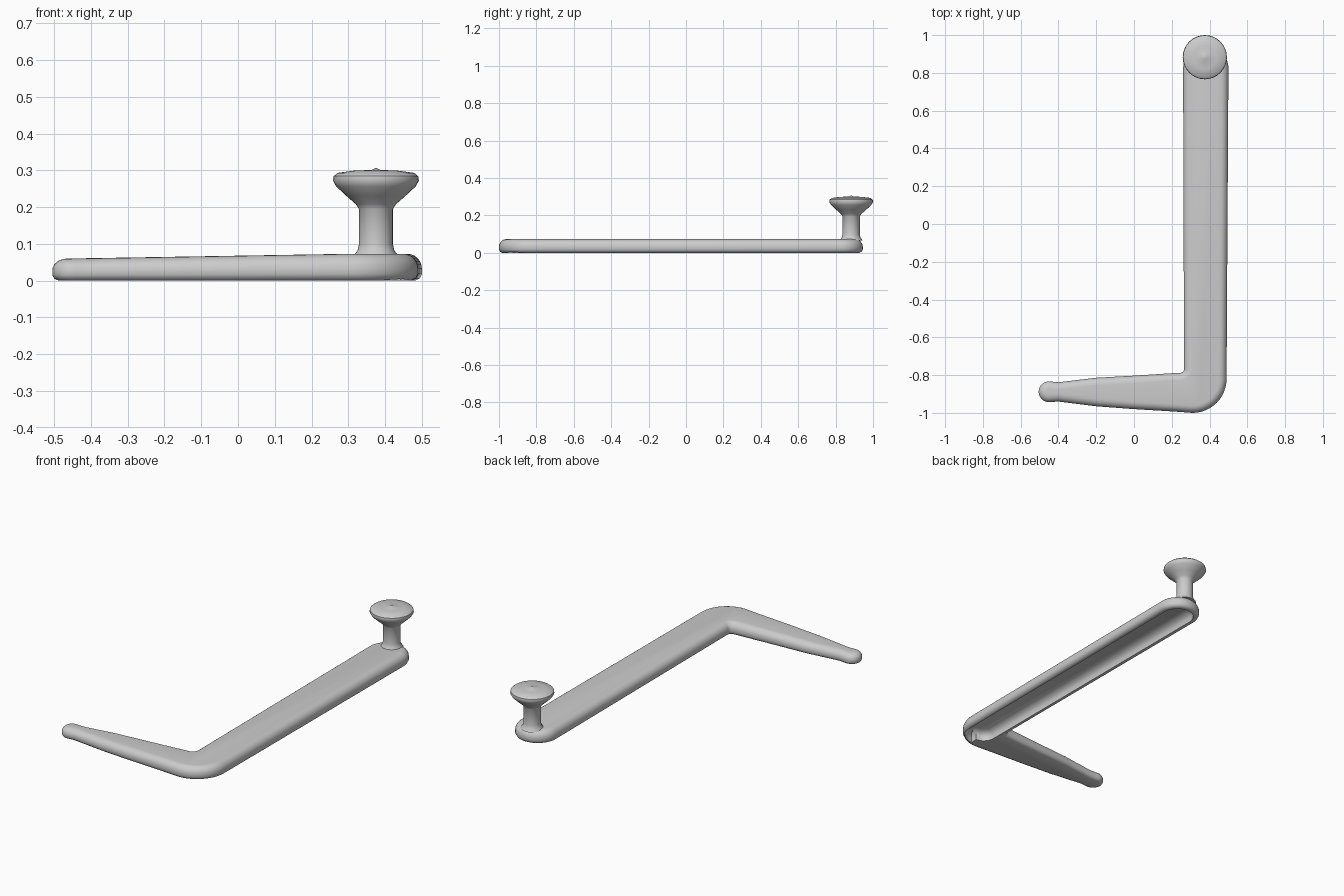
import bpy, bmesh, math
from mathutils import Vector

cube = bpy.data.objects.get("Cube")
if cube:
    bpy.data.objects.remove(cube, do_unlink=True)

grey = bpy.data.materials.new("light grey")
grey.use_nodes = True
colour = (0.6, 0.6, 0.6, 1)
grey.diffuse_color = colour
grey.node_tree.nodes["Principled BSDF"].inputs["Base Color"].default_value = colour


def arc(cx, cy, r, start, end, steps):
    """Points on a circular arc, angles in degrees."""
    angles = [math.radians(start + (end - start) * i / steps) for i in range(steps + 1)]
    return [Vector((cx + r * math.cos(a), cy + r * math.sin(a))) for a in angles]


def inset(points, d):
    """Move a counter-clockwise outline inwards by d."""
    result = []
    for i, p in enumerate(points):
        a = (p - points[i - 1]).normalized()
        b = (points[(i + 1) % len(points)] - p).normalized()
        n = Vector((-a.y - b.y, a.x + b.x)).normalized()
        result.append(p + n * d)
    return result


def loft(name, outline, levels, height):
    """Stack inset copies of an outline; levels are (inset, height fraction)."""
    bm = bmesh.new()
    rings = []
    for d, t in levels:
        rings.append([bm.verts.new((q.x, q.y, t * height(p.x)))
                      for p, q in zip(outline, inset(outline, d))])
    n = len(outline)
    for low, high in zip(rings, rings[1:]):
        for i in range(n):
            j = (i + 1) % n
            bm.faces.new((low[i], low[j], high[j], high[i]))
    bm.faces.new(rings[-1])
    bm.faces.new(rings[0][::-1])
    return finish(name, bm)


def finish(name, bm):
    bmesh.ops.recalc_face_normals(bm, faces=bm.faces)
    mesh = bpy.data.meshes.new(name)
    bm.to_mesh(mesh)
    bm.free()
    mesh.materials.append(grey)
    obj = bpy.data.objects.new(name, mesh)
    bpy.context.collection.objects.link(obj)
    return obj


def activate(obj):
    bpy.ops.object.select_all(action='DESELECT')
    obj.select_set(True)
    bpy.context.view_layer.objects.active = obj


# L-shaped bar with a tapered short arm
lower_edge = [(-0.4, -0.94), (-0.2, -0.965), (0, -0.98), (0.2, -0.992)]
upper_edge = [(0.2, -0.79), (0, -0.803), (-0.2, -0.814), (-0.4, -0.838)]
outline = [Vector(p) for p in lower_edge]
outline += arc(0.31, -0.82, 0.18, -90, 0, 12)
outline += arc(0.38, 0.825, 0.12, 0, 180, 20)
outline += arc(0.245, -0.768, 0.02, 0, -90, 4)
outline += [Vector(p) for p in upper_edge]
outline += arc(-0.45, -0.888, 0.055, 80, 280, 14)

rounding = [(0.018, 0), (0.006, 0.08), (0, 0.25), (0, 0.45)]
rounding += [(0.04 * (1 - math.cos(a)), 0.45 + 0.55 * math.sin(a))
             for a in (math.radians(15 * k) for k in range(1, 7))]
bar = loft("bar", outline, rounding,
           lambda x: 0.06 + 0.013 * min(1, max(0, (x + 0.45) / 0.75)))

# Open channel under the long arm
channel = arc(0.38, 0.825, 0.088, 0, 180, 16)
channel += arc(0.36, -0.86, 0.066, 180, 270, 5)
channel += arc(0.36, -0.86, 0.106, 270, 360, 8)
cutter = loft("channel_cutter", channel,
              [(0, -0.01), (0, 0.025), (0.01, 0.042), (0.035, 0.054)], lambda x: 1)
cutter.hide_render = True
cut = bar.modifiers.new("channel", 'BOOLEAN')
cut.operation = 'DIFFERENCE'
cut.solver = 'EXACT'
cut.object = cutter
activate(bar)
bpy.ops.object.modifier_apply(modifier=cut.name)
bpy.data.objects.remove(cutter, do_unlink=True)

# Turned knob on a narrow stem
profile = [(0, 0.06), (0.062, 0.066), (0.05, 0.082), (0.046, 0.1), (0.046, 0.195),
           (0.055, 0.208), (0.08, 0.23), (0.108, 0.256), (0.117, 0.272),
           (0.115, 0.284), (0.104, 0.293), (0.06, 0.299), (0.012, 0.301), (0, 0.307)]
bm = bmesh.new()
verts = [bm.verts.new((r, 0, z)) for r, z in profile]
edges = [bm.edges.new(pair) for pair in zip(verts, verts[1:])]
bmesh.ops.spin(bm, geom=verts + edges, cent=(0, 0, 0), axis=(0, 0, 1),
               angle=math.tau, steps=32)
bmesh.ops.remove_doubles(bm, verts=bm.verts, dist=0.0005)
knob = finish("knob", bm)
knob.location = (0.375, 0.883, 0)

for obj in (bar, knob):
    activate(obj)
    bpy.ops.object.shade_smooth_by_angle(angle=math.radians(40))
